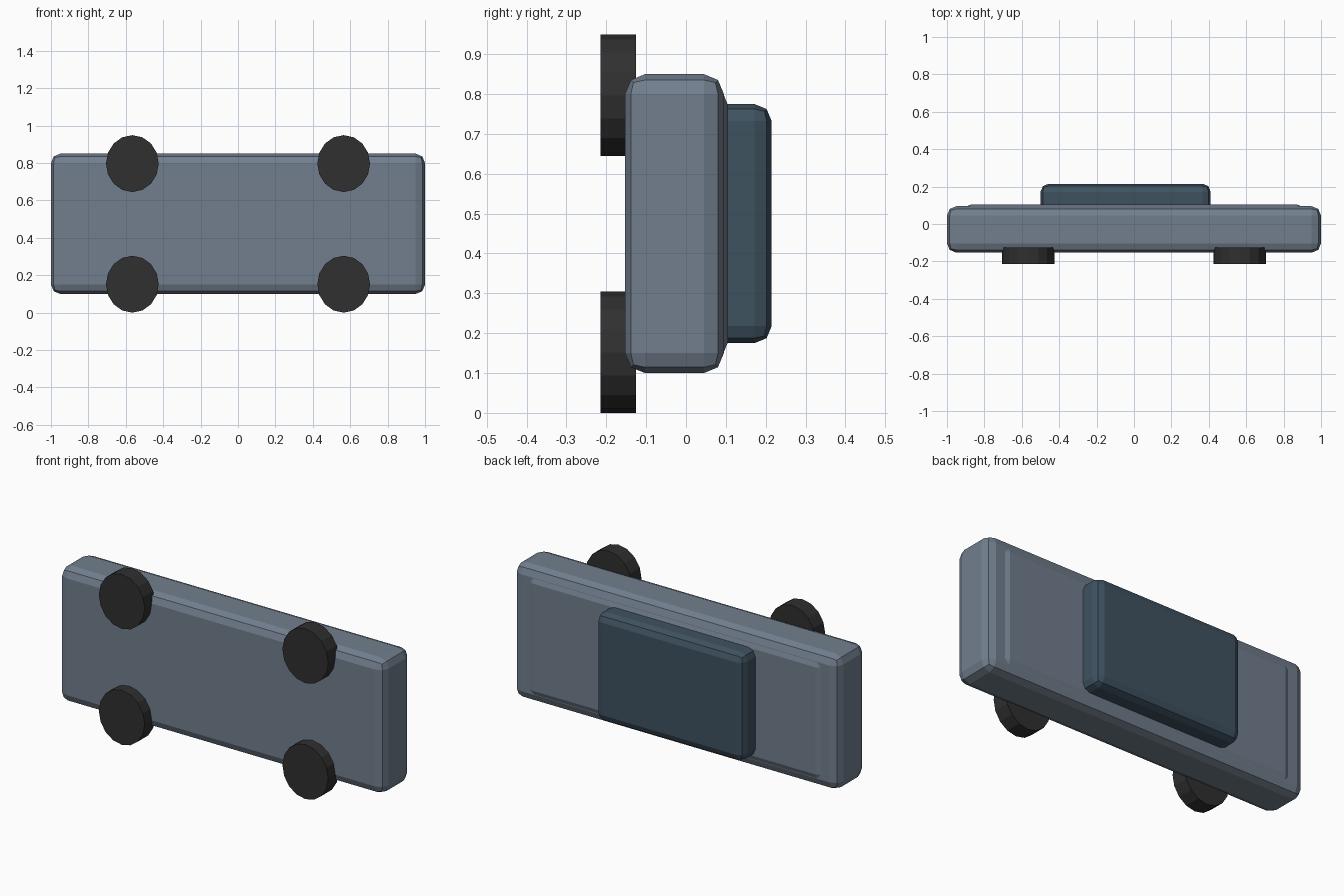
import bpy
import math

if "Cube" in bpy.data.objects:
    bpy.data.objects.remove(bpy.data.objects["Cube"])


def material(name, rgb):
    m = bpy.data.materials.new(name)
    m.diffuse_color = (*rgb, 1.0)
    m.use_nodes = True
    m.node_tree.nodes["Principled BSDF"].inputs["Base Color"].default_value = m.diffuse_color
    return m


body_paint = material("slate grey paint", (0.168, 0.212, 0.27))
cabin_paint = material("dark blue glass", (0.049, 0.084, 0.118))
rubber = material("black rubber", (0.029, 0.029, 0.029))


def block(name, lo, hi, bevel, mat):
    """Box between two corners with two-step rounded edges."""
    bpy.ops.mesh.primitive_cube_add(
        size=1, location=[(a + b) / 2 for a, b in zip(lo, hi)])
    ob = bpy.context.object
    ob.name = name
    ob.scale = [b - a for a, b in zip(lo, hi)]
    bpy.ops.object.transform_apply(location=False, rotation=False, scale=True)
    mod = ob.modifiers.new("rounded edges", 'BEVEL')
    mod.width = bevel
    mod.segments = 2
    ob.data.materials.append(mat)
    return ob


# Main slab, raised panel behind it, and cabin
block("body", (-1, -0.153, 0.1), (1, 0.095, 0.85), 0.05, body_paint)
block("raised_panel", (-0.92, -0.1, 0.127), (0.92, 0.105, 0.823), 0.05, body_paint)
block("cabin", (-0.5, 0.0, 0.175), (0.41, 0.215, 0.775), 0.043, cabin_paint)

# Four slightly oval wheels on the front face
for x, side in ((-0.565, "left"), (0.565, "right")):
    for z, level in ((0.152, "lower"), (0.797, "upper")):
        bpy.ops.mesh.primitive_cylinder_add(
            vertices=16, radius=1, depth=1, location=(x, -0.17, z),
            rotation=(math.pi / 2, 0, 0))
        wheel = bpy.context.object
        wheel.name = f"{level}_{side}_wheel"
        wheel.scale = (0.141, 0.152, 0.09)
        bpy.ops.object.transform_apply(location=False, rotation=True, scale=True)
        wheel.data.materials.append(rubber)
